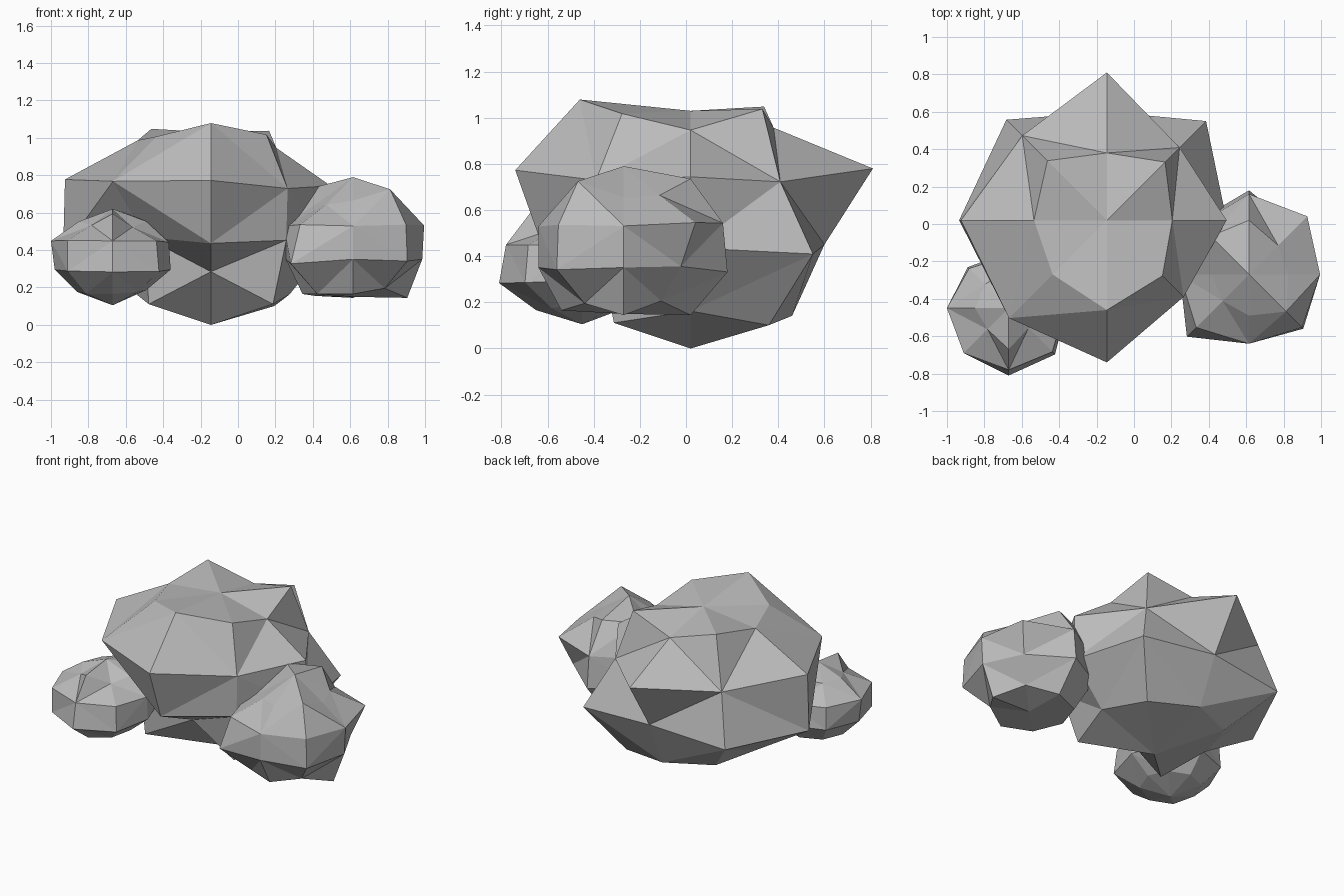
import bpy
import bmesh
from math import sin, cos, tan, pi, radians

default_cube = bpy.data.objects.get("Cube")
if default_cube:
    bpy.data.objects.remove(default_cube, do_unlink=True)

# Single stone material
stone = bpy.data.materials.new("stone_grey")
stone.use_nodes = True
stone_colour = (0.5, 0.5, 0.5, 1)
stone.diffuse_color = stone_colour
stone.node_tree.nodes["Principled BSDF"].inputs["Base Color"].default_value = stone_colour

SEGMENTS = 8
LATITUDES = (54, 18, -18, -54)
SQUASH = 0.74


def make_rock(name, centre, top, bottom, first_hub, ring_radii):
    """Squashed globe whose corners are pushed in or out along their own rays.

    Each ring lists its radii in hundredths, going round from +x towards +y.
    Facets fan out from every second corner; first_hub (0 or 1) picks which.
    """
    cx, cy, cz = centre
    bm = bmesh.new()
    rings = []
    for latitude, radii in zip(LATITUDES, ring_radii):
        slope = SQUASH * tan(radians(latitude))
        ring = []
        for step, hundredths in enumerate(radii):
            angle = step * 2 * pi / SEGMENTS
            radius = hundredths / 100
            ring.append(bm.verts.new((cx + radius * cos(angle),
                                      cy + radius * sin(angle),
                                      cz + radius * slope)))
        rings.append(ring)

    # Poles
    top_vert = bm.verts.new((cx, cy, top))
    bottom_vert = bm.verts.new((cx, cy, bottom))
    for i in range(SEGMENTS):
        j = (i + 1) % SEGMENTS
        bm.faces.new((top_vert, rings[0][i], rings[0][j]))
        bm.faces.new((bottom_vert, rings[-1][j], rings[-1][i]))

    # Bands of triangular facets, with alternating diagonals
    hubs = (first_hub, 1 - first_hub, 1 - first_hub)
    for upper, lower, hub in zip(rings, rings[1:], hubs):
        for i in range(SEGMENTS):
            j = (i + 1) % SEGMENTS
            if i % 2 == hub:
                bm.faces.new((upper[i], lower[i], lower[j]))
                bm.faces.new((upper[i], lower[j], upper[j]))
            else:
                bm.faces.new((upper[j], upper[i], lower[i]))
                bm.faces.new((upper[j], lower[i], lower[j]))
    bmesh.ops.recalc_face_normals(bm, faces=bm.faces)

    mesh = bpy.data.meshes.new(name)
    bm.to_mesh(mesh)
    bm.free()
    mesh.materials.append(stone)
    rock = bpy.data.objects.new(name, mesh)
    bpy.context.scene.collection.objects.link(rock)


# Large boulder in the middle
make_rock("large_rock", (-0.145, 0.02, 0.59), 1.03, 0, 0, (
    (35, 44, 36, 45, 39, 41, 48, 42),
    (64, 55, 79, 64, 78, 74, 76, 58),
    (64, 75, 58, 76, 79, 50, 64, 57),
    (42, 48, 44, 43, 41, 47, 30, 47)))

# Medium boulder on the left side
make_rock("medium_rock", (0.615, -0.27, 0.44), 0.79, 0.15, 1, (
    (21, 22, 29, 29, 20, 20, 22, 28),
    (38, 44, 43, 38, 37, 40, 37, 40),
    (37, 35, 45, 40, 36, 47, 37, 41),
    (29, 23, 29, 28, 27, 27, 27, 24)))

# Small boulder at the front right
make_rock("small_rock", (-0.67, -0.45, 0.37), 0.62, 0.105, 1, (
    (18, 20, 20, 18, 18, 16, 22, 15),
    (30, 30, 28, 30, 33, 34, 33, 33),
    (31, 32, 30, 31, 31, 34, 36, 35),
    (18, 19, 19, 19, 19, 20, 20, 19)))
